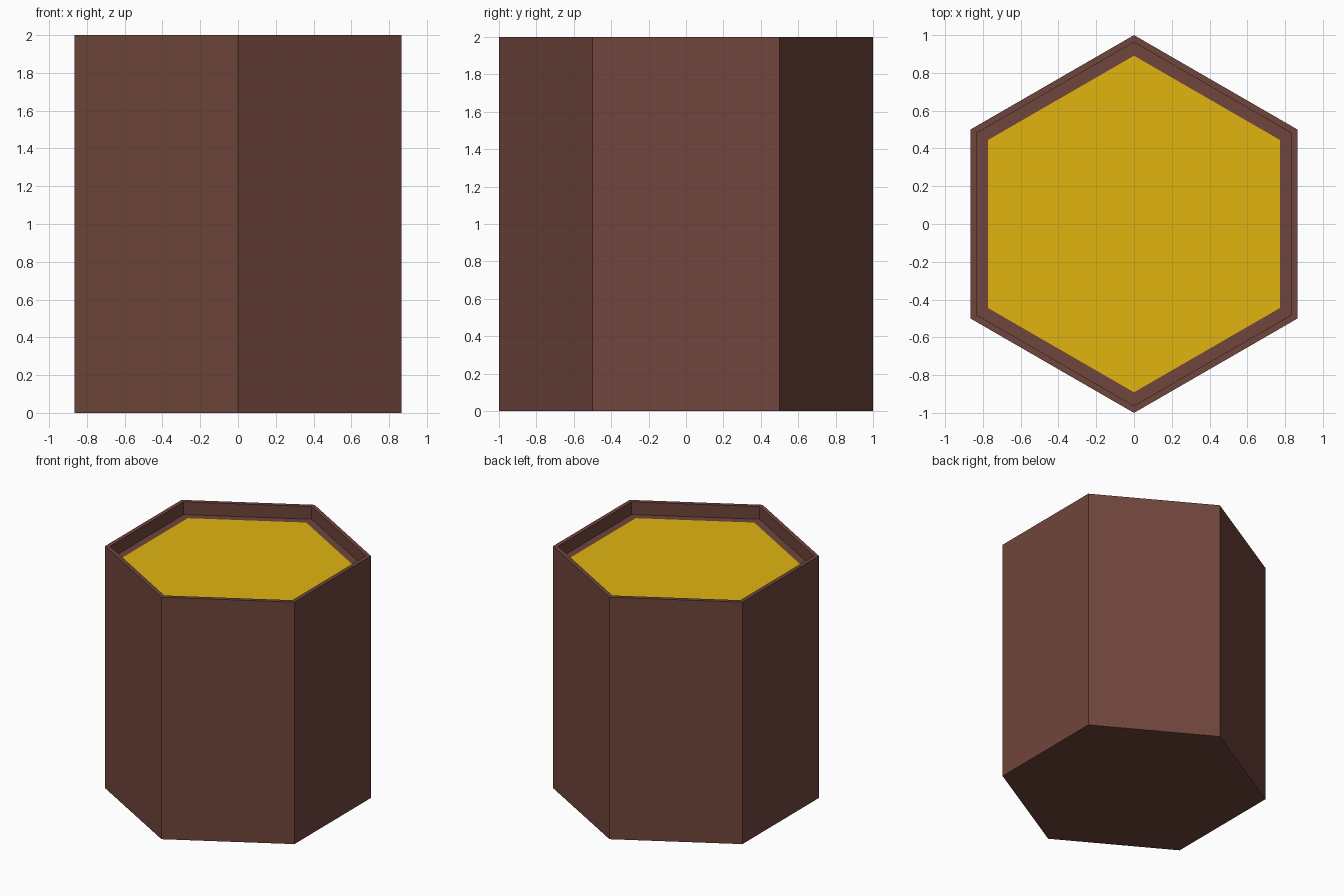
import bpy, bmesh
from math import pi, sin, cos

if "Cube" in bpy.data.objects:
    bpy.data.objects.remove(bpy.data.objects["Cube"])

RADIUS, HEIGHT, DEPTH = 1.0, 2.0, 0.105
RIM, FILL = 0.962, 0.891


def material(name, color):
    m = bpy.data.materials.new(name)
    m.diffuse_color = color
    m.use_nodes = True
    m.node_tree.nodes["Principled BSDF"].inputs["Base Color"].default_value = m.diffuse_color
    return m


def hexagon(bm, r, z):
    # ring with corners on the y axis
    return [bm.verts.new((r * sin(i * pi / 3), -r * cos(i * pi / 3), z)) for i in range(6)]


def make_object(name, bm, mat):
    bmesh.ops.recalc_face_normals(bm, faces=bm.faces)
    mesh = bpy.data.meshes.new(name)
    bm.to_mesh(mesh)
    bm.free()
    for m in mat:
        mesh.materials.append(m)
    obj = bpy.data.objects.new(name, mesh)
    bpy.context.collection.objects.link(obj)
    return obj


brown = material("brown", (0.16, 0.06, 0.045, 1))
yellow = material("yellow", (0.75, 0.46, 0.005, 1))

# Hexagonal pot: base, outer walls, thin rim, recess walls, ledge and yellow fill
bm = bmesh.new()
rings = [hexagon(bm, r, z) for r, z in (
    (RADIUS, 0), (RADIUS, HEIGHT), (RIM, HEIGHT),
    (RIM, HEIGHT - DEPTH), (FILL, HEIGHT - DEPTH))]
bm.faces.new(rings[0])
for a, b in zip(rings, rings[1:]):
    for i in range(6):
        j = (i + 1) % 6
        bm.faces.new((a[i], a[j], b[j], b[i]))
bm.faces.new(rings[-1]).material_index = 1
make_object("hexagonal_pot", bm, (brown, yellow))
